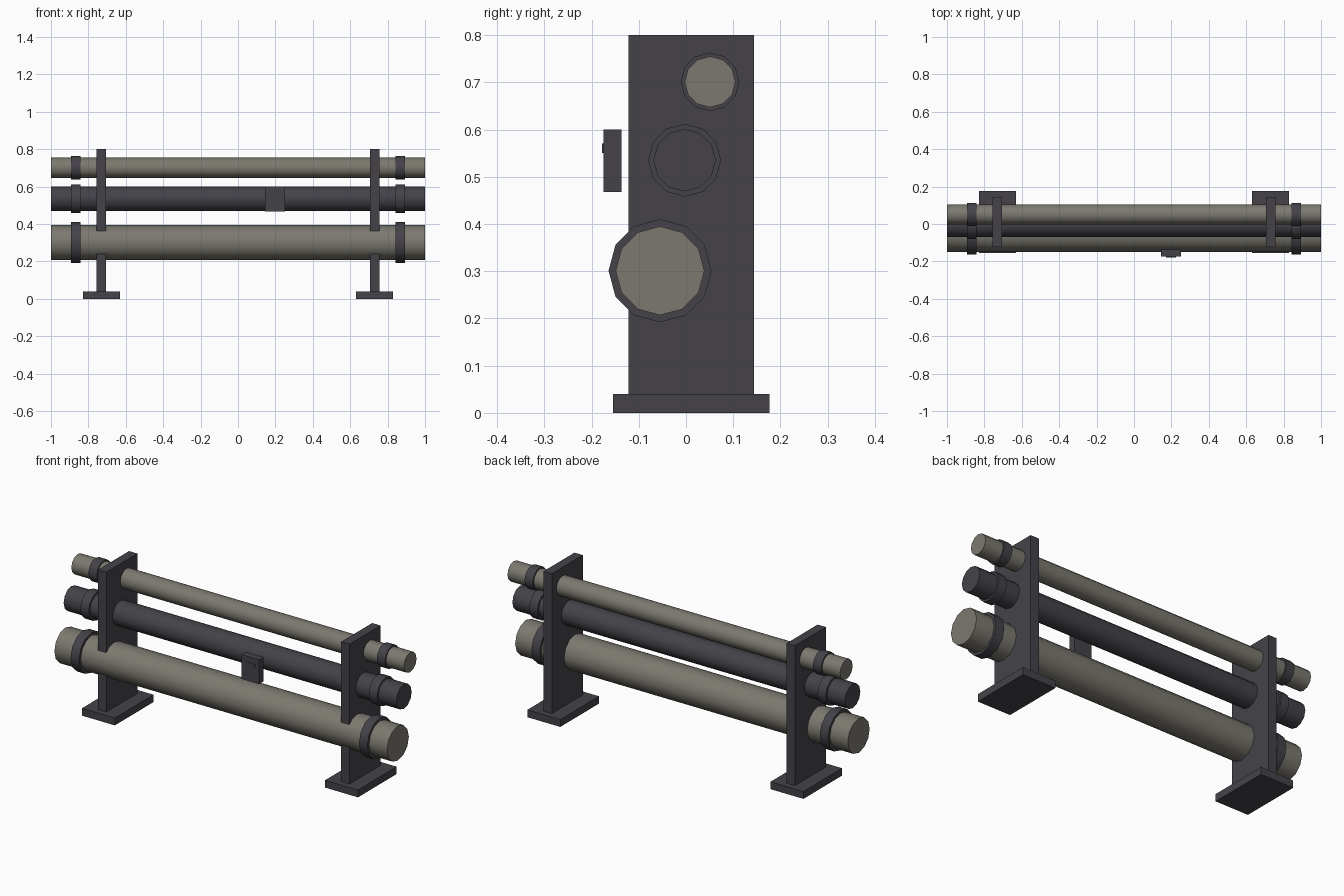
import bpy, math

if "Cube" in bpy.data.objects:
    bpy.data.objects.remove(bpy.data.objects["Cube"])

def material(name, color):
    m = bpy.data.materials.new(name)
    m.diffuse_color = (*color, 1)
    m.use_nodes = True
    m.node_tree.nodes["Principled BSDF"].inputs["Base Color"].default_value = m.diffuse_color
    return m

grey = material("warm grey", (0.20, 0.19, 0.16))
dark = material("dark metal", (0.058, 0.055, 0.066))

def box(name, lo, hi, mat):
    bpy.ops.mesh.primitive_cube_add(size=1, location=[(a + b) / 2 for a, b in zip(lo, hi)])
    o = bpy.context.object
    o.name = name
    o.scale = [b - a for a, b in zip(lo, hi)]
    o.data.materials.append(mat)
    return o

def tube(name, loc, radius, length, mat, axis="X", sides=12):
    rot = (0, math.pi / 2, 0) if axis == "X" else (math.pi / 2, 0, 0)
    bpy.ops.mesh.primitive_cylinder_add(vertices=sides, radius=radius, depth=length,
                                        location=loc, rotation=rot)
    o = bpy.context.object
    o.name = name
    o.data.materials.append(mat)
    bpy.ops.object.shade_smooth_by_angle(angle=math.radians(40))
    return o

# Three pipes, each with a collar near both ends
pipes = [("lower", -0.055, 0.301, 0.094, 0.109, grey),
         ("middle", -0.003, 0.535, 0.066, 0.077, dark),
         ("upper", 0.051, 0.701, 0.054, 0.062, grey)]
for name, y, z, r, collar_r, mat in pipes:
    tube(name + "_pipe", (0, y, z), r, 2.0, mat)
    for side, s in (("left", -1), ("right", 1)):
        tube(f"{name}_collar_{side}", (s * 0.867, y, z), collar_r, 0.05, dark)

# Upright supports on foot plates
for side, s in (("left", -1), ("right", 1)):
    x = s * 0.731
    box("support_" + side, (x - 0.025, -0.122, 0.04), (x + 0.025, 0.144, 0.8), dark)
    box("foot_" + side, (x - 0.099, -0.155, 0), (x + 0.099, 0.177, 0.04), dark)

# Gauge box in front of the middle pipe, with a small button
box("gauge_box", (0.145, -0.175, 0.468), (0.25, -0.137, 0.60), dark)
box("gauge_button", (0.17, -0.178, 0.55), (0.225, -0.174, 0.57), dark)
